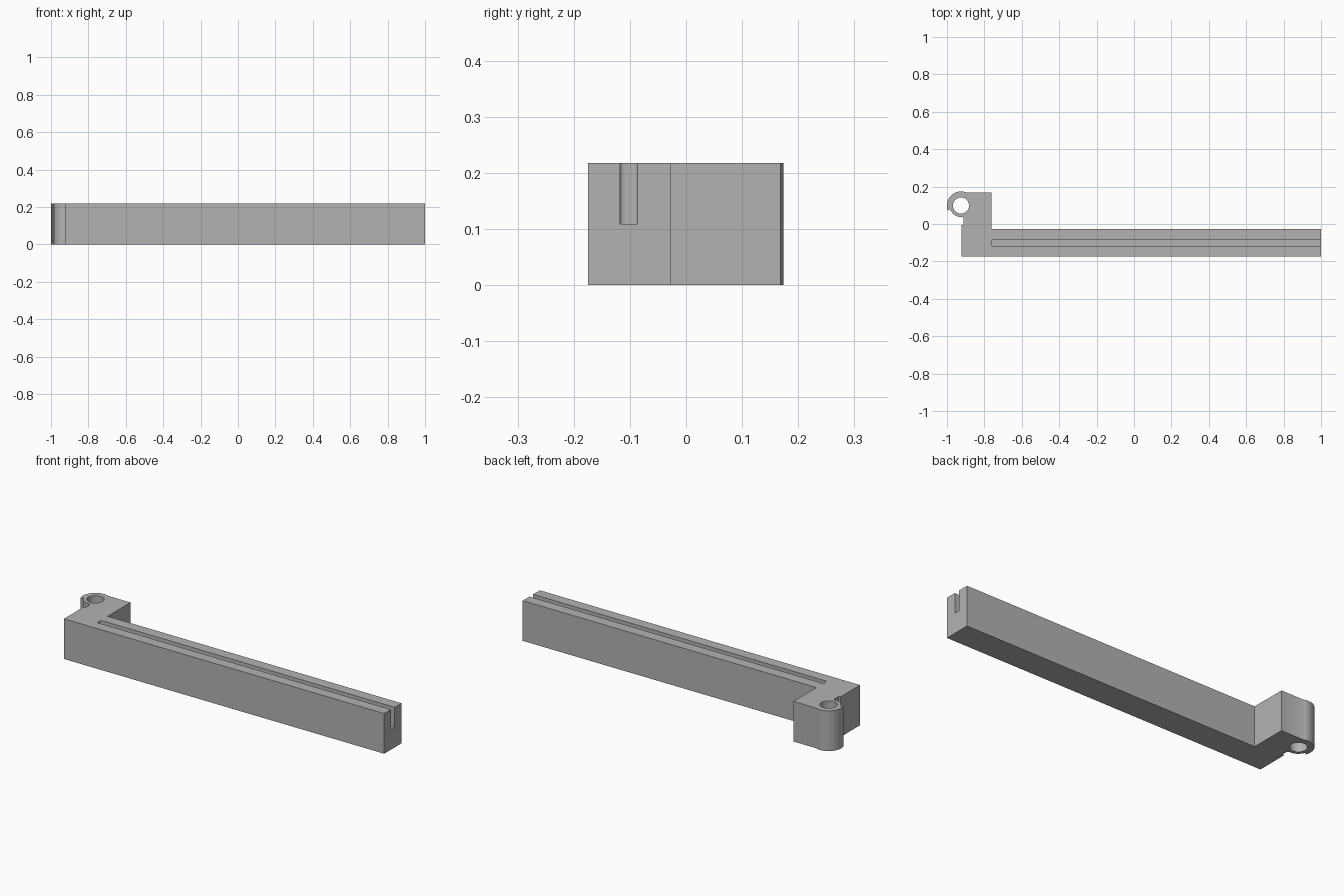
import bpy, bmesh
from math import cos, sin, radians

cube = bpy.data.objects.get("Cube")
if cube:
    bpy.data.objects.remove(cube)

HEIGHT = 0.218
PIN = (-0.925, 0.099)      # centre of the hinge barrel

grey = bpy.data.materials.new("plain grey")
grey.use_nodes = True
grey.diffuse_color = (0.45, 0.45, 0.45, 1)
grey.node_tree.nodes["Principled BSDF"].inputs["Base Color"].default_value = (0.45, 0.45, 0.45, 1)


def arc(centre, radius, start, end, steps):
    """Points along a circular arc, angles in degrees."""
    angles = [radians(start + (end - start) * i / steps) for i in range(steps + 1)]
    return [(centre[0] + radius * cos(a), centre[1] + radius * sin(a)) for a in angles]


def prism(name, outline, bottom, top):
    """Extrude a plan outline between two heights."""
    bm = bmesh.new()
    base = bm.faces.new([bm.verts.new((x, y, bottom)) for x, y in outline])
    walls = bmesh.ops.extrude_face_region(bm, geom=[base])
    verts = [g for g in walls["geom"] if isinstance(g, bmesh.types.BMVert)]
    bmesh.ops.translate(bm, verts=verts, vec=(0, 0, top - bottom))
    bmesh.ops.recalc_face_normals(bm, faces=bm.faces)
    mesh = bpy.data.meshes.new(name)
    bm.to_mesh(mesh)
    bm.free()
    mesh.materials.append(grey)
    obj = bpy.data.objects.new(name, mesh)
    bpy.context.collection.objects.link(obj)
    return obj


def cut(target, cutter):
    """Subtract the cutter, then discard it."""
    bpy.context.view_layer.objects.active = target
    mod = target.modifiers.new("cut", 'BOOLEAN')
    mod.operation = 'DIFFERENCE'
    mod.solver = 'EXACT'
    mod.object = cutter
    bpy.ops.object.modifier_apply(modifier=mod.name)
    bpy.data.objects.remove(cutter)


# Long arm, end block and hinge barrel with its stop lip, as one outline
outline = [(-0.922, -0.175), (1, -0.175), (1, -0.028), (-0.763, -0.028), (-0.763, 0.168)]
outline += arc(PIN, 0.075, 67, 203, 32)
outline += arc(PIN, 0.061, 197, 275, 18)
outline += [(-0.911, 0.031), (-0.911, -0.006), (-0.922, -0.006)]
arm = prism("hinged_arm", outline, 0, HEIGHT)

# Hole for the hinge pin
cut(arm, prism("pin_hole", arc(PIN, 0.043, 0, 352.5, 47), -0.1, HEIGHT + 0.1))

# Groove along the top, open at the far end, with rounded inner corners
groove = [(1.1, -0.118)]
groove += arc((-0.755, -0.11), 0.008, 270, 180, 4)
groove += arc((-0.755, -0.094), 0.008, 180, 90, 4)
groove += [(1.1, -0.086)]
cut(arm, prism("top_groove", groove, HEIGHT / 2, HEIGHT + 0.1))

# Smooth barrel and hole, sharp edges elsewhere
bpy.ops.object.select_all(action='DESELECT')
arm.select_set(True)
bpy.context.view_layer.objects.active = arm
bpy.ops.object.shade_smooth_by_angle(angle=radians(30))
